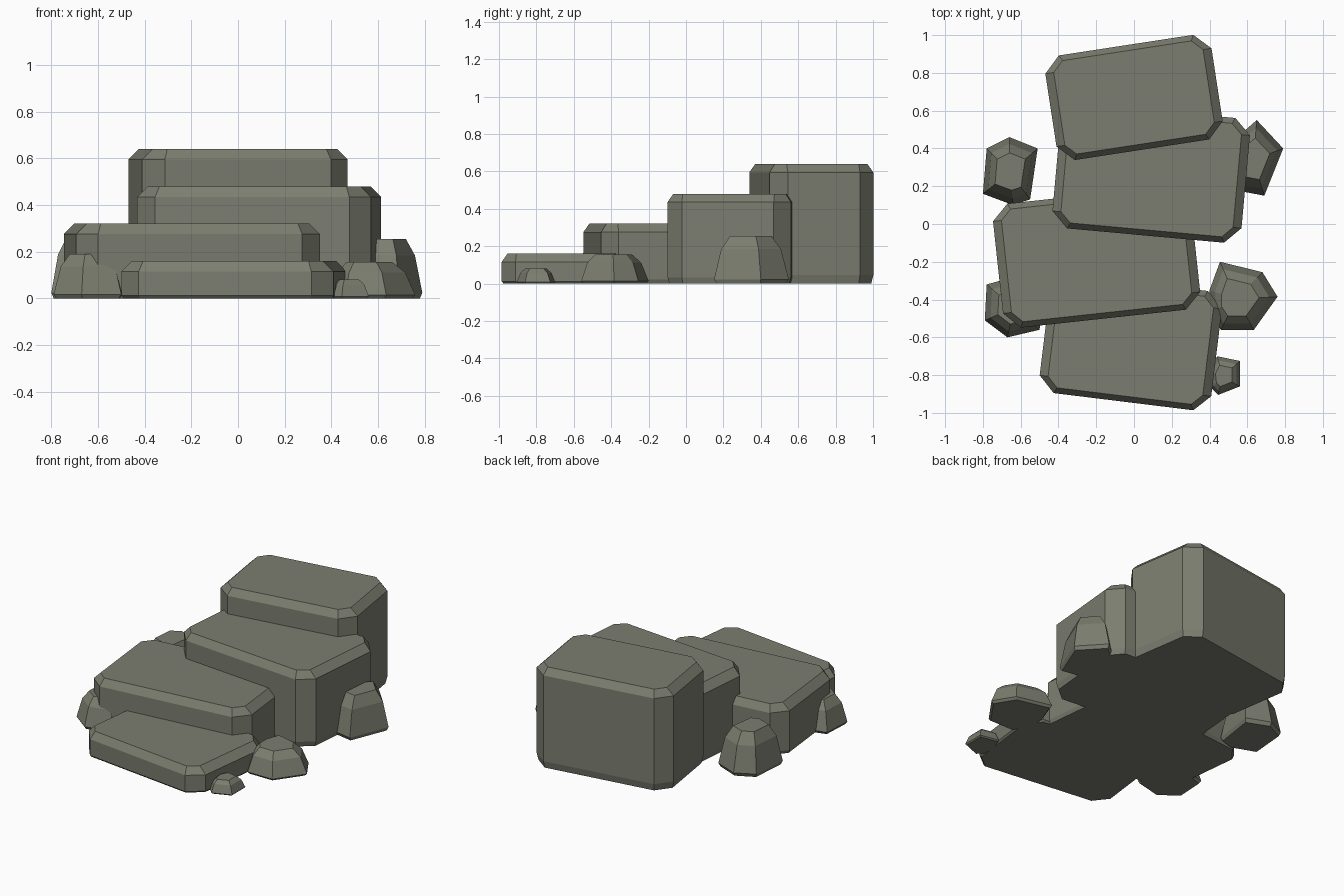
import bpy
import bmesh
from math import radians
from mathutils import Matrix, Vector

default_cube = bpy.data.objects.get("Cube")
if default_cube:
    bpy.data.objects.remove(default_cube, do_unlink=True)

# One stone colour for everything
stone = bpy.data.materials.new("olive_grey_stone")
colour = (0.2, 0.207, 0.16, 1)
stone.diffuse_color = colour
stone.use_nodes = True
shader = next(n for n in stone.node_tree.nodes if n.type == "BSDF_PRINCIPLED")
shader.inputs["Base Color"].default_value = colour
shader.inputs["Roughness"].default_value = 0.9


def loft(name, rings, location, turn=0):
    """Join stacked rings of points into a closed flat-shaded solid."""
    bm = bmesh.new()
    layers = [[bm.verts.new(point) for point in ring] for ring in rings]
    count = len(layers[0])
    for lower, upper in zip(layers, layers[1:]):
        for i in range(count):
            j = (i + 1) % count
            bm.faces.new((lower[i], lower[j], upper[j], upper[i]))
    bm.faces.new(reversed(layers[0]))
    bm.faces.new(layers[-1])
    bmesh.ops.recalc_face_normals(bm, faces=bm.faces)
    mesh = bpy.data.meshes.new(name)
    bm.to_mesh(mesh)
    bm.free()
    mesh.materials.append(stone)
    obj = bpy.data.objects.new(name, mesh)
    bpy.context.scene.collection.objects.link(obj)
    obj.matrix_world = Matrix.Translation(location) @ Matrix.Rotation(radians(turn), 4, "Z")
    return obj


def octagon(width, depth, cut, z):
    """Rectangle ring with its four corners cut off."""
    x, y = width / 2, depth / 2
    return [Vector((px, py, z)) for px, py in (
        (x, cut - y), (x, y - cut), (x - cut, y), (cut - x, y),
        (-x, y - cut), (-x, cut - y), (cut - x, -y), (x - cut, -y))]


def slab(name, centre, width, depth, height, turn):
    """Step block with cut corners, a bevelled top and a slight foot bevel."""
    rings = [octagon(width - 0.02, depth - 0.02, 0.08, 0),
             octagon(width, depth, 0.085, height * 0.07),
             octagon(width, depth, 0.085, height - 0.045),
             octagon(width - 0.09, depth - 0.06, 0.055, height)]
    loft(name, rings, (*centre, 0), turn)


def rock(name, height, outline):
    """Faceted boulder that narrows in stages from its ground outline."""
    points = [Vector((x, y, 0)) for x, y in outline]
    centre = sum(points, Vector()) / len(points)
    profile = ((0, 0.93), (0.09, 1), (0.72, 0.8), (1, 0.55))
    rings = [[(p - centre) * scale + Vector((0, 0, height * level)) for p in points]
             for level, scale in profile]
    loft(name, rings, centre)


# Four staggered steps, lowest at the front
slab("first_step", (-0.017, -0.625), 0.915, 0.636, 0.16, -7)
slab("second_step", (-0.198, -0.173), 1.05, 0.66, 0.32, 6.2)
slab("third_step", (0.091, 0.269), 1.005, 0.663, 0.48, -5.2)
slab("top_step", (0, 0.67), 0.89, 0.56, 0.64, 8.7)

# Boulders along both sides
rock("right_back_rock", 0.26, [(-0.78, 0.4), (-0.8, 0.16), (-0.64, 0.1),
                               (-0.55, 0.13), (-0.51, 0.4), (-0.66, 0.46)])
rock("right_front_rock", 0.19, [(-0.78, -0.32), (-0.79, -0.51), (-0.67, -0.6),
                                (-0.5, -0.56), (-0.48, -0.4), (-0.6, -0.27)])
rock("left_back_rock", 0.255, [(0.65, 0.55), (0.5, 0.42), (0.53, 0.18),
                               (0.69, 0.15), (0.79, 0.4)])
rock("left_front_rock", 0.155, [(0.455, -0.2), (0.4, -0.35), (0.4, -0.47), (0.46, -0.56),
                                (0.635, -0.56), (0.76, -0.385), (0.68, -0.255)])
rock("left_small_rock", 0.08, [(0.44, -0.7), (0.4, -0.78), (0.41, -0.87),
                               (0.445, -0.905), (0.56, -0.86), (0.56, -0.725)])
